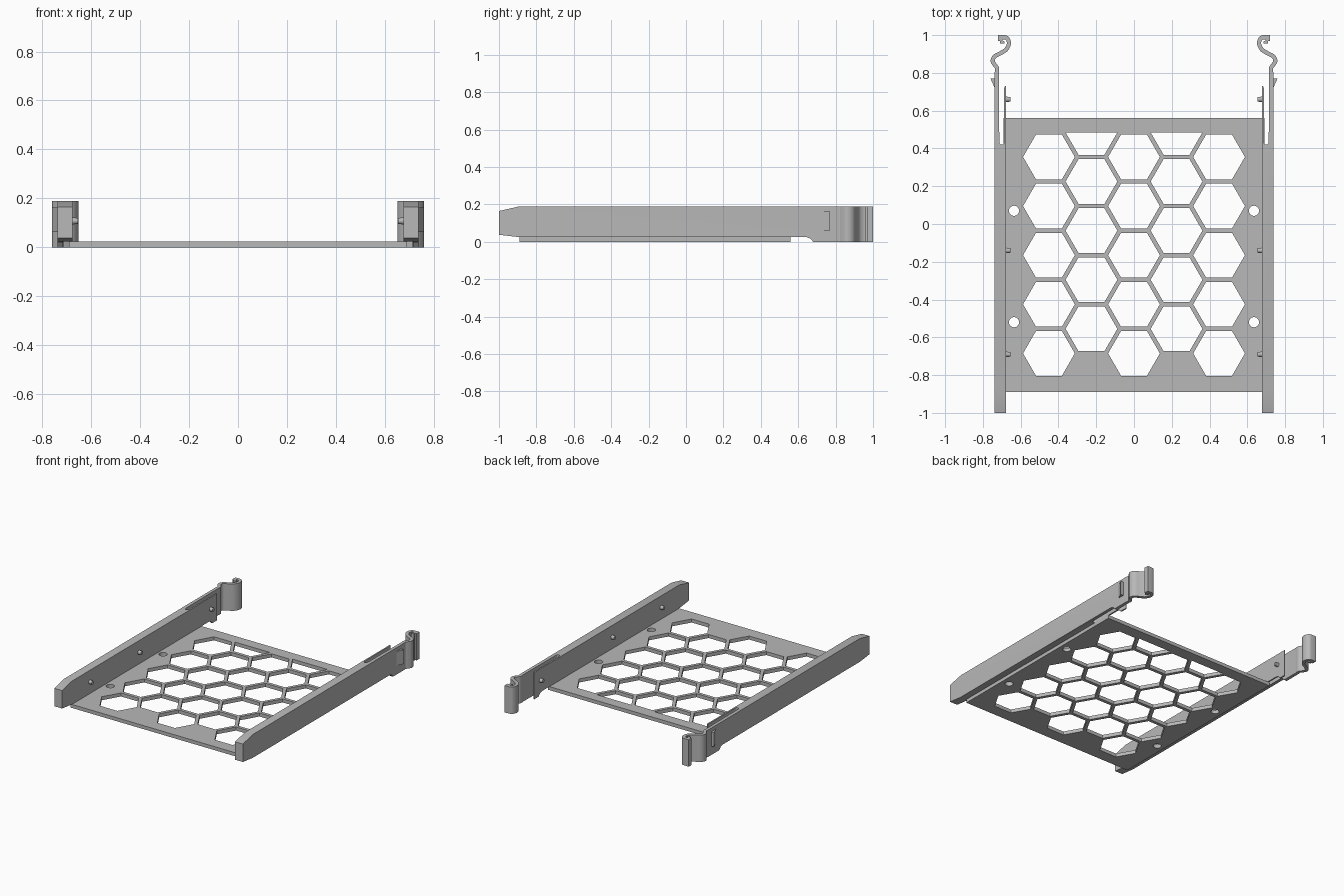
import bpy, bmesh, math
from mathutils import Vector, Matrix

if "Cube" in bpy.data.objects:
    bpy.data.objects.remove(bpy.data.objects["Cube"], do_unlink=True)

GREY = (0.48, 0.48, 0.48, 1)
mat = bpy.data.materials.new("plain grey")
mat.use_nodes = True
mat.diffuse_color = GREY
mat.node_tree.nodes["Principled BSDF"].inputs["Base Color"].default_value = GREY


def prisms(name, loops, low, high, axis="z"):
    """Extrude closed outlines: (x, y) along z, or (y, z) along x."""
    bm = bmesh.new()
    for loop in loops:
        pts = [(a, b, low) if axis == "z" else (low, a, b) for a, b in loop]
        face = bm.faces.new([bm.verts.new(p) for p in pts])
        out = bmesh.ops.extrude_face_region(bm, geom=[face])["geom"]
        step = Vector((0, 0, high - low) if axis == "z" else (high - low, 0, 0))
        bmesh.ops.translate(bm, vec=step, verts=[v for v in out if isinstance(v, bmesh.types.BMVert)])
    bmesh.ops.recalc_face_normals(bm, faces=bm.faces)
    return finish(name, bm)


def finish(name, bm):
    mesh = bpy.data.meshes.new(name)
    bm.to_mesh(mesh)
    bm.free()
    mesh.materials.append(mat)
    obj = bpy.data.objects.new(name, mesh)
    bpy.context.collection.objects.link(obj)
    return obj


def select(obj):
    bpy.ops.object.select_all(action="DESELECT")
    obj.select_set(True)
    bpy.context.view_layer.objects.active = obj


def combine(obj, cutter, operation):
    cutter.hide_render = True
    mod = obj.modifiers.new("cut", "BOOLEAN")
    mod.operation, mod.solver, mod.object = operation, "EXACT", cutter
    select(obj)
    bpy.ops.object.modifier_apply(modifier=mod.name)
    bpy.data.objects.remove(cutter, do_unlink=True)


def ring(cx, cy, r, n):
    return [(cx + r * math.cos(math.tau * i / n), cy + r * math.sin(math.tau * i / n)) for i in range(n)]


def smooth_path(pts, steps=6):
    """Catmull-Rom curve through the points."""
    p = [Vector(q) for q in pts]
    p = [2 * p[0] - p[1]] + p + [2 * p[-1] - p[-2]]
    out = []
    for a, b, c, d in zip(p, p[1:], p[2:], p[3:]):
        for i in range(steps):
            t = i / steps
            out.append(0.5 * (2 * b + (c - a) * t + (2 * a - 5 * b + 4 * c - d) * t ** 2
                              + (3 * b - a - 3 * c + d) * t ** 3))
    return out + [p[-2]]


def offset(path, dist):
    out = []
    for i, p in enumerate(path):
        d = (path[min(i + 1, len(path) - 1)] - path[max(i - 1, 0)]).normalized()
        out.append((p.x + d.y * dist, p.y - d.x * dist))
    return out


# Base plate with honeycomb openings and screw holes
TOP, PITCH, HEX = 0.025, 0.26, 0.137
plate = prisms("base_plate", [[(-0.69, -0.89), (0.69, -0.89), (0.69, 0.56), (-0.69, 0.56)]], 0, TOP)
holes = []
for col in range(-2, 3):
    x = col * PITCH * 0.866
    for row in range(5):
        y = 0.355 - row * PITCH + (PITCH / 2 if col % 2 else 0)
        cell = ring(x, y, HEX, 6)
        if col % 2 and row == 0:  # top cells are cut in half
            cell = [(a, min(b, 0.49)) for a, b in cell if b < y + 0.01]
        holes.append(cell)
for x in (-0.635, 0.635):
    for y in (0.07, -0.52):
        holes.append(ring(x, y, 0.027, 24))
combine(plate, prisms("opening_cutter", holes, -0.1, 0.1), "DIFFERENCE")

# Plan of one rail: solid bar, slot, and springy S-shaped latch
spring = smooth_path([(0.7265, 0.80), (0.725, 0.825), (0.738, 0.843), (0.748, 0.863), (0.738, 0.887),
                      (0.705, 0.905), (0.676, 0.925), (0.662, 0.957), (0.672, 0.984),
                      (0.692, 0.989), (0.72, 0.989)])
slot_end = [(0.7 + 0.013 * math.cos(a), 0.433 - 0.013 * math.sin(a))
            for a in [math.pi * i / 8 for i in range(9)]]
plan = ([(0.677, -1), (0.738, -1)] + offset(spring, 0.011) + offset(spring, -0.011)[::-1]
        + slot_end + [(0.687, 0.72), (0.683, 0.73), (0.677, 0.73)])
side = [(-1, 0.038), (-0.89, TOP), (0.645, TOP), (0.665, 0.018), (0.68, 0), (1.1, 0),
        (1.1, 0.19), (-0.89, 0.19), (-1, 0.165)]
lip = [(0.688, 0.985), (0.721, 0.985), (0.721, 0.968), (0.709, 0.968), (0.709, 0.956),
       (0.686, 0.956), (0.686, 0.966), (0.698, 0.973)]
wedge = [(0.735, 0.715), (0.735, 0.77), (0.76, 0.77)]

for label, s in (("left", 1), ("right", -1)):
    def flip(loop):
        return [(s * a, b) for a, b in loop]

    rail = prisms(label + "_rail", [flip(plan)], -0.05, 0.25)
    combine(rail, prisms("rail_side_cutter", [side], -1, 1, "x"), "INTERSECT")
    select(rail)
    bpy.ops.object.shade_smooth_by_angle(angle=math.radians(30))

    prisms(label + "_latch_lip", [flip(lip)], 0, 0.19)
    prisms(label + "_latch_wedge", [flip(wedge)], 0.062, 0.163)

    # Locating pegs on the inner face
    bm = bmesh.new()
    for y in (0.66, -0.14, -0.69):
        place = Matrix.Translation((s * 0.668, y, 0.108)) @ Matrix.Rotation(-s * math.pi / 2, 4, "Y")
        bmesh.ops.create_cone(bm, cap_ends=True, segments=20, radius1=0.015, radius2=0.012,
                              depth=0.028, matrix=place)
    pegs = finish(label + "_pegs", bm)
    select(pegs)
    bpy.ops.object.shade_smooth_by_angle(angle=math.radians(30))
